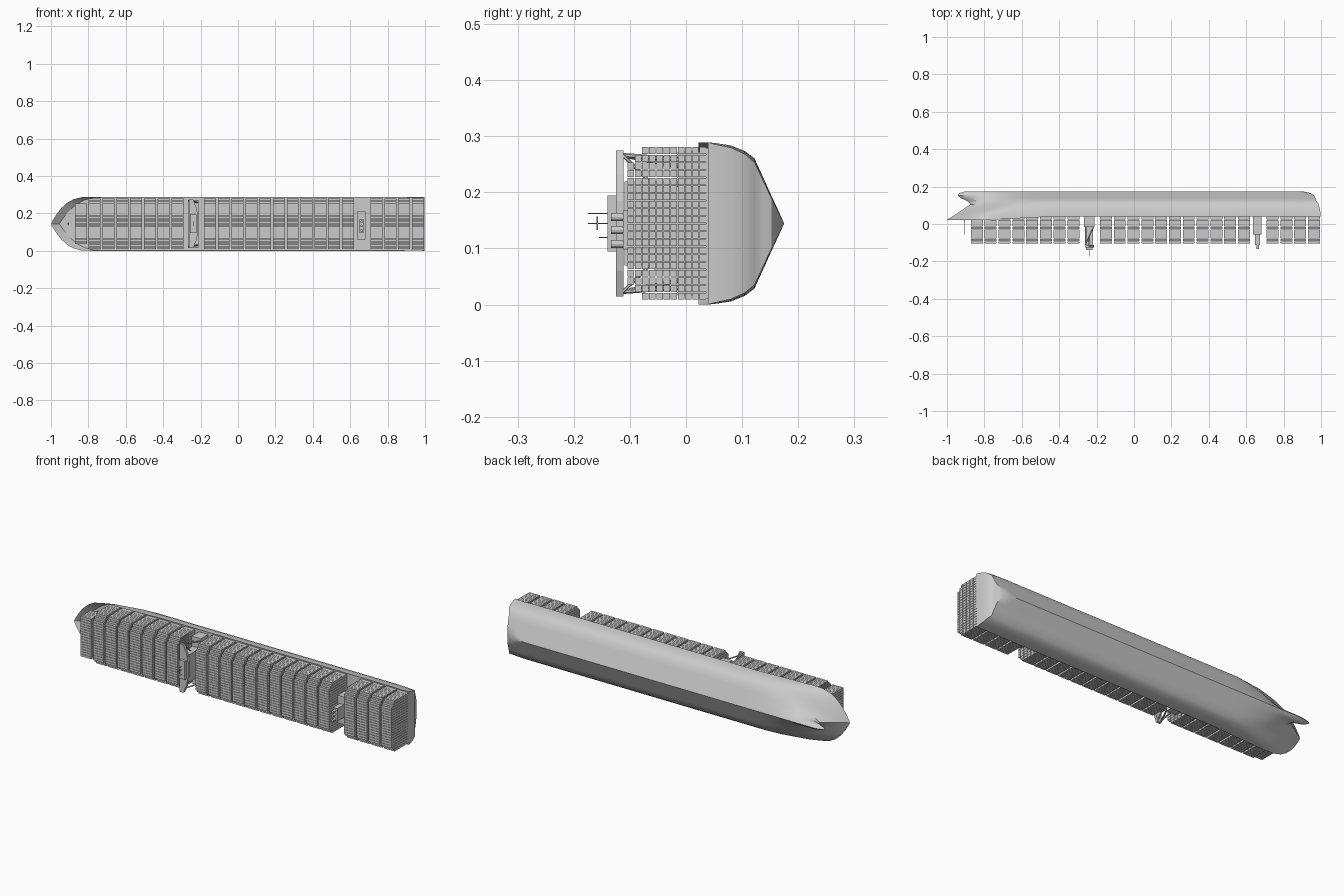
import bpy, bmesh, math
from mathutils import Vector

if "Cube" in bpy.data.objects:
    bpy.data.objects.remove(bpy.data.objects["Cube"])

ZC = 0.1445  # centreline height; the ship lies with deck to -y and bow to -x


def mesh_obj(name, verts, faces, smooth=False):
    me = bpy.data.meshes.new(name)
    me.from_pydata(verts, [], faces)
    bm = bmesh.new()
    bm.from_mesh(me)
    bmesh.ops.remove_doubles(bm, verts=bm.verts, dist=1e-5)
    bmesh.ops.recalc_face_normals(bm, faces=bm.faces)
    bm.to_mesh(me)
    bm.free()
    ob = bpy.data.objects.new(name, me)
    bpy.context.collection.objects.link(ob)
    if smooth:
        bpy.ops.object.select_all(action='DESELECT')
        ob.select_set(True)
        bpy.context.view_layer.objects.active = ob
        bpy.ops.object.shade_smooth_by_angle(angle=math.radians(32))
    return ob


BOX_F = [(0, 1, 3, 2), (4, 6, 7, 5), (0, 4, 5, 1), (2, 3, 7, 6), (0, 2, 6, 4), (1, 5, 7, 3)]


def add_box(V, F, x0, x1, y0, y1, z0, z1):
    n = len(V)
    V += [(x, y, z) for x in (x0, x1) for y in (y0, y1) for z in (z0, z1)]
    F += [tuple(n + i for i in f) for f in BOX_F]


def box(name, x0, x1, y0, y1, half, zc=ZC):
    V, F = [], []
    add_box(V, F, x0, x1, y0, y1, zc - half, zc + half)
    return mesh_obj(name, V, F)


def rod(name, a, b, r, n=6):
    a, b = Vector(a), Vector(b)
    d = b - a
    bpy.ops.mesh.primitive_cylinder_add(vertices=n, radius=r, depth=d.length, location=(a + b) / 2)
    ob = bpy.context.object
    ob.rotation_euler = d.to_track_quat('Z', 'Y').to_euler()
    ob.name = name
    return ob


# hull waterlines: y, bow x, stern x, half breadth, entrance length, fullness, bulb half width
LEVELS = [
    (0.022, -1.0, 0.998, 0.1445, 0.22, 3.0, 0),
    (0.050, -0.955, 0.998, 0.1435, 0.24, 2.7, 0),
    (0.080, -0.91, 0.994, 0.139, 0.28, 2.2, 0),
    (0.105, -0.875, 0.988, 0.129, 0.33, 1.8, 0),
    (0.122, -0.89, 0.975, 0.116, 0.36, 1.6, 0.010),
    (0.138, -0.925, 0.970, 0.081, 0.38, 1.5, 0.017),
    (0.152, -0.942, 0.964, 0.050, 0.38, 1.5, 0.018),
    (0.165, -0.935, 0.945, 0.022, 0.36, 1.5, 0.012),
    (0.175, -0.90, 0.90, 0.0, 0.34, 1.5, 0),
]
ENTRY = [0, 0.05, 0.13, 0.25, 0.4, 0.55, 0.75, 1]
rows = []
for k, (y, xb, xs, hb, ent, p, bulb) in enumerate(LEVELS):
    row = []
    for s in ENTRY:
        w = hb * (1 - (1 - s) ** p)
        if bulb:
            t = max(0, (s * ent + xb + 0.87) / (ent + xb + 0.87))
            w = max(hb * (1 - (1 - t) ** p), bulb * min(1, (s * 6) ** 0.5))
        row.append((xb + ent * s, w))
    for x, f in ((-0.45, 1), (0.2, 1), (xs - 0.12, 1), (xs - 0.05, 0.985), (xs, 0.985 - 0.015 * k)):
        row.append((x, hb * f))
    row[-1] = (row[-1][0], hb * (1 if k == 0 else 1 - 0.014 * k))
    # sheer: the forecastle bulwark rises above the main deck edge
    sheer = lambda x: 0.022 + 0.017 * min(1, max(0, (x + 0.78) / 0.1)) if k == 0 else y
    rows.append([(x, sheer(x), w) for x, w in row])

V, F = [], []
m = len(rows[0])
for sgn in (1, -1):
    for r in rows:
        V += [(x, y, ZC + sgn * w) for x, y, w in r]
n = len(rows) * m
for o in (0, n):
    for i in range(len(rows) - 1):
        for j in range(m - 1):
            a = o + i * m + j
            F.append((a, a + 1, a + m + 1, a + m))
for i in range(len(rows) - 1):  # transom
    a = i * m + m - 1
    F.append((a, a + n, a + n + m, a + m))
mesh_obj('hull', V, F, True)

# deck just inside the bulwark
V = [(x, 0.047, ZC + s * w * 0.995) for s in (1, -1) for x, y, w in rows[1]]
mesh_obj('main_deck', V, [(j, j + 1, j + 1 + m, j + m) for j in range(m - 1)])

# container bays, stacked in rows and tiers
PZ, PY, LEN, STEP = 0.01365, 0.0128, 0.064, 0.0738
bays = [-0.872 + STEP * i for i in range(8)]
bays += [-0.182 + STEP * i for i in range(11)]
bays += [0.709 + STEP * i for i in range(4)]
for b, x in enumerate(bays):
    V, F = [], []
    for t in range(11):
        nr = 20 - (4 if t == 10 else 2 if t == 9 else 0)
        if b == 0:
            nr = min(16, 12 + t)
        y1 = 0.0355 - t * PY
        for r in range(nr):
            z = ZC + (r - (nr - 1) / 2) * PZ
            add_box(V, F, x, x + LEN, y1 - PY + 0.0013, y1, z - PZ / 2 + 0.0007, z + PZ / 2 - 0.0007)
    mesh_obj('container_bay_%02d' % b, V, F)
    box('hatch_cover_%02d' % b, x, x + LEN, 0.0355, 0.048, 0.08 if b == 0 else 0.134)

# bridge house and curved wing deck
box('bridge_base', -0.267, -0.212, -0.015, 0.048, 0.128)
box('bridge_tower', -0.262, -0.218, -0.11, 0.0, 0.075)
outline = [(-0.262, -0.13), (-0.262, 0.13), (-0.24, 0.13), (-0.222, 0.085), (-0.213, 0.04),
           (-0.213, -0.04), (-0.222, -0.085), (-0.24, -0.13)]
k = len(outline)
V = [(x, y, ZC + z) for y in (-0.125, -0.111) for x, z in outline]
F = [tuple(range(k)), tuple(range(k, 2 * k))]
F += [(i, (i + 1) % k, k + (i + 1) % k, k + i) for i in range(k)]
mesh_obj('bridge_wing', V, F)
box('wheelhouse', -0.256, -0.222, -0.14, -0.124, 0.05)
for s in (1, -1):
    z = ZC + s * 0.122
    rod('wing_brace', (-0.262, -0.115, z), (-0.216, -0.013, z - s * 0.008), 0.004)
    rod('wing_leg', (-0.258, -0.115, z), (-0.258, -0.013, z - s * 0.02), 0.004)
    rod('wing_strut', (-0.24, -0.113, z), (-0.24, -0.06, ZC + s * 0.07), 0.003)
for z, y in ((0, -0.175), (0.018, -0.175), (-0.025, -0.155)):
    rod('antenna', (-0.24, -0.138, ZC + z), (-0.24, y, ZC + z), 0.001)
rod('radar_bar', (-0.24, -0.158, ZC - 0.012), (-0.24, -0.158, ZC + 0.012), 0.0015)

# engine house and funnel
box('engine_house', 0.637, 0.682, -0.056, 0.048, 0.075, 0.135)
box('funnel', 0.648, 0.674, -0.112, -0.055, 0.035, 0.133)
for z in (0.108, 0.133, 0.156):
    rod('exhaust_pipe', (0.661, -0.11, z), (0.661, -0.134, z), 0.007, 12)

# foremast and deck gear at the bow
rod('foremast', (-0.908, 0.047, ZC), (-0.908, -0.055, ZC), 0.002)
rod('foremast_arm', (-0.908, -0.01, ZC - 0.01), (-0.908, -0.01, ZC + 0.01), 0.0015)
rod('foremast_foot', (-0.908, 0.047, ZC), (-0.908, 0.02, ZC), 0.005, 10)
